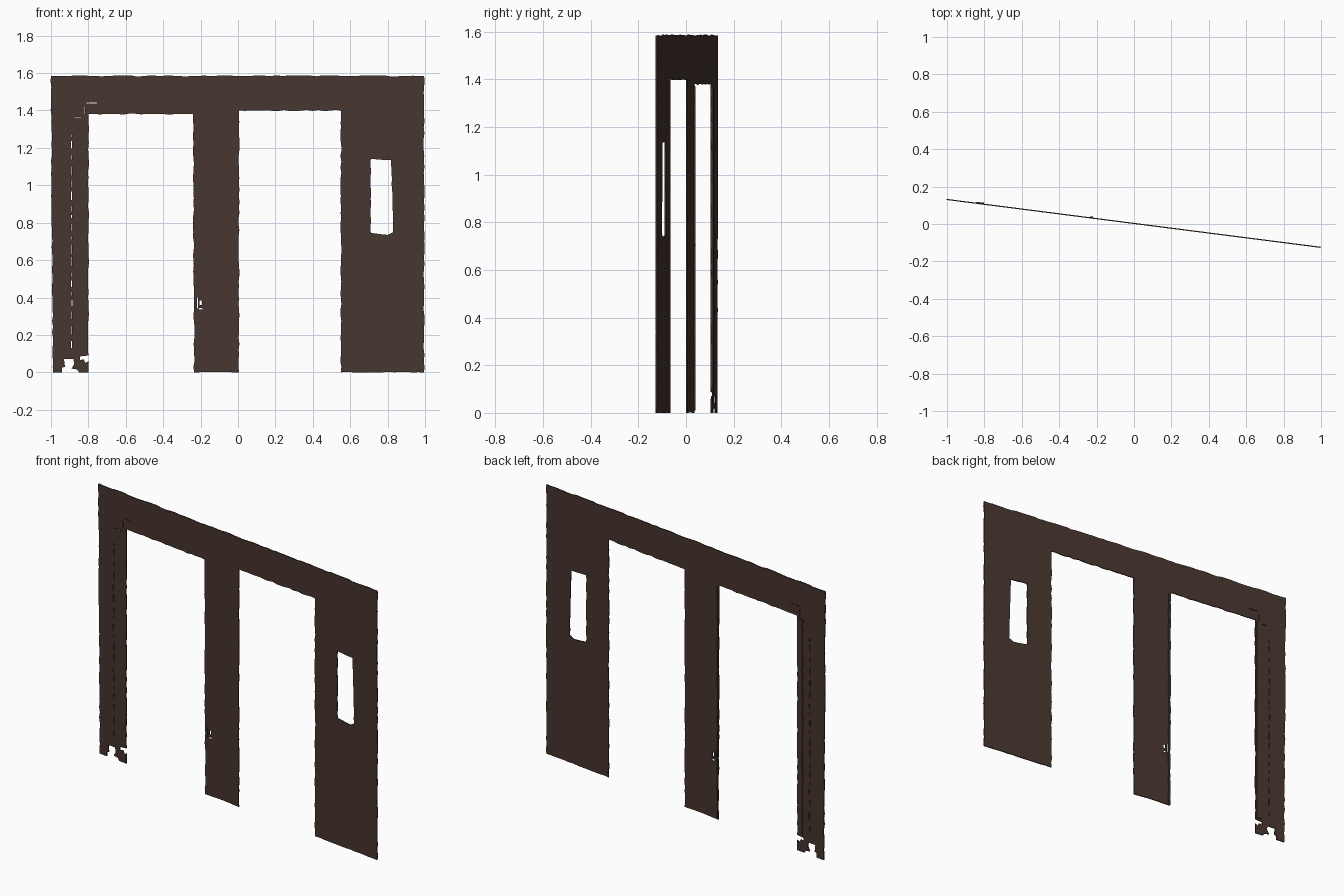
import bpy
import bmesh
import random
from mathutils import Vector

random.seed(4)
SLOPE = -0.128      # the wall runs slightly askew
HALF = 0.003        # half the sheet thickness

cube = bpy.data.objects.get("Cube")
if cube:
    bpy.data.objects.remove(cube)

brown = bpy.data.materials.new("dark brown")
brown.use_nodes = True
colour = (0.062, 0.036, 0.027, 1)
brown.diffuse_color = colour
bsdf = brown.node_tree.nodes["Principled BSDF"]
bsdf.inputs["Base Color"].default_value = colour
bsdf.inputs["Roughness"].default_value = 0.9


def ragged(points, amount, step=0.03):
    """Break a closed outline into short pieces with slightly rough edges."""
    result = []
    for i, p in enumerate(points):
        a, b = Vector(p), Vector(points[(i + 1) % len(points)])
        n = max(1, int((b - a).length / step))
        side = (b - a).normalized().yx
        for k in range(n):
            q = a.lerp(b, k / n)
            if k:
                q += Vector((side.x, -side.y)) * random.uniform(-amount, amount)
            result.append(q)
    return result


def box_outline(x0, x1, z0, z1):
    return [(x0, z0), (x1, z0), (x1, z1), (x0, z1)]


def sheet(name, outlines, offset=0.0, half=HALF):
    """Fill outlines (inner ones become holes) and stand them up as a thin sheet."""
    curve = bpy.data.curves.new(name + " outline", "CURVE")
    curve.dimensions = "2D"
    curve.fill_mode = "BOTH"
    curve.extrude = half
    for outline in outlines:
        spline = curve.splines.new("POLY")
        spline.points.add(len(outline) - 1)
        for point, p in zip(spline.points, outline):
            point.co = (p[0], p[1], 0, 1)
        spline.use_cyclic_u = True
    helper = bpy.data.objects.new(name + " outline", curve)
    bpy.context.collection.objects.link(helper)
    graph = bpy.context.evaluated_depsgraph_get()
    mesh = bpy.data.meshes.new_from_object(helper.evaluated_get(graph))
    bpy.data.objects.remove(helper)
    for v in mesh.vertices:
        x, z, d = v.co
        v.co = (x, SLOPE * x + 0.003 + offset - d, max(z, 0))
    bm = bmesh.new()
    bm.from_mesh(mesh)
    bmesh.ops.remove_doubles(bm, verts=bm.verts, dist=0.0002)
    bmesh.ops.recalc_face_normals(bm, faces=bm.faces)
    bm.to_mesh(mesh)
    bm.free()
    mesh.materials.clear()
    mesh.materials.append(brown)
    obj = bpy.data.objects.new(name, mesh)
    bpy.context.collection.objects.link(obj)
    return obj


# Wall outline with two doorways and a broken left foot
wall = ragged([
    (-0.99, 0), (-0.94, 0), (-0.94, 0.025), (-0.925, 0.03), (-0.93, 0.07),
    (-0.88, 0.07), (-0.875, 0.045), (-0.89, 0.02), (-0.86, 0.015),
    (-0.85, 0), (-0.80, 0), (-0.80, 0.06), (-0.815, 0.05), (-0.825, 0.07),
    (-0.845, 0.065), (-0.845, 0.085), (-0.80, 0.09),
    (-0.80, 1.38), (-0.24, 1.38), (-0.235, 0),
    (0.005, 0), (0.005, 1.40), (0.55, 1.40), (0.55, 0),
    (0.995, 0), (0.995, 1.585), (-1.0, 1.585)], 0.003)

# Window, cracks along the left post, and a small broken patch
window = ragged([(0.71, 0.745), (0.80, 0.735), (0.83, 0.75), (0.825, 0.90),
                 (0.818, 1.135), (0.71, 1.14)], 0.002)
cracks = []
z = 0.13
while z < 1.3:
    length = random.uniform(0.015, 0.05)
    x = -0.892 + random.uniform(-0.002, 0.002)
    cracks.append(box_outline(x, x + 0.004, z, z + length))
    z += length + random.uniform(0.015, 0.04)
cracks += [box_outline(-0.875, -0.835, 1.362, 1.366),
           box_outline(-0.822, -0.818, 1.38, 1.42),
           box_outline(-0.81, -0.755, 1.438, 1.442)]
patch = [box_outline(-0.22, -0.214, 0.34, 0.40),
         box_outline(-0.208, -0.19, 0.335, 0.345),
         box_outline(-0.205, -0.192, 0.36, 0.385)]
sheet("wall", [wall, window] + cracks + patch)

# Slightly raised door jambs on the back of the wall
for name, x0, x1, z0 in (("left_door_jamb", -0.84, -0.805, 0.10),
                         ("middle_door_jamb", -0.232, -0.222, 0.01)):
    sheet(name, [ragged(box_outline(x0, x1, z0, 1.37), 0.002)], 0.005, 0.003)
